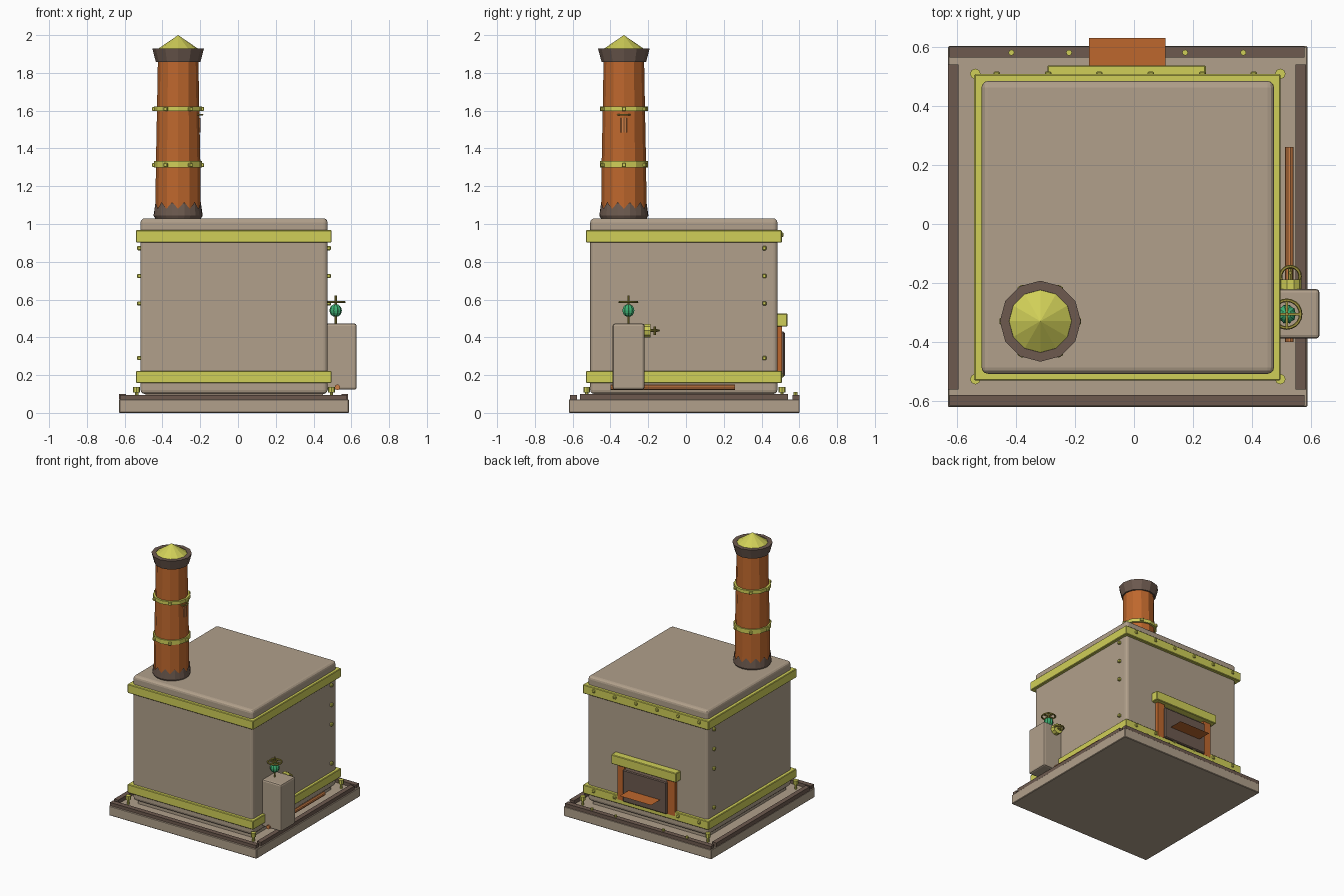
import bpy, bmesh, math
from mathutils import Matrix, Vector

if "Cube" in bpy.data.objects:
    bpy.data.objects.remove(bpy.data.objects["Cube"])


def mat(name, r, g, b):
    m = bpy.data.materials.new(name)
    lin = [((c / 255 + 0.055) / 1.055) ** 2.4 for c in (r, g, b)]
    m.diffuse_color = (*lin, 1)
    m.use_nodes = True
    m.node_tree.nodes["Principled BSDF"].inputs["Base Color"].default_value = m.diffuse_color
    return m


TAN = mat("taupe_metal", 177, 160, 139)
BRASS = mat("brass_yellow", 208, 207, 88)
RUST = mat("rust_orange", 190, 103, 45)
COPPER = mat("copper", 206, 128, 72)
BROWN = mat("dark_brown", 109, 90, 79)
OLIVE = mat("olive_brass", 160, 148, 62)
GREEN = mat("valve_green", 62, 178, 116)


def finish(name, bm, m, smooth=False):
    bmesh.ops.recalc_face_normals(bm, faces=bm.faces[:])
    me = bpy.data.meshes.new(name)
    bm.to_mesh(me)
    bm.free()
    me.materials.append(m)
    for p in me.polygons:
        p.use_smooth = smooth
    ob = bpy.data.objects.new(name, me)
    bpy.context.collection.objects.link(ob)
    return ob


def box(name, x, y, z, m, bevel=0, seg=1):
    bm = bmesh.new()
    bmesh.ops.create_cube(bm, size=1)
    for v in bm.verts:
        v.co = [lo + (hi - lo) * (c + 0.5) for c, (lo, hi) in zip(v.co, (x, y, z))]
    if bevel:
        bmesh.ops.bevel(bm, geom=bm.edges[:], offset=bevel, segments=seg,
                        profile=0.5, affect='EDGES')
    return finish(name, bm, m)


def lathe(name, profile, loc, m, sides=12, axis='Z', rib=1.0, smooth=False):
    """Spin (radius, height) points about an axis; rib scales every second column."""
    bm = bmesh.new()
    rings = []
    for r, h in profile:
        if r == 0:
            rings.append([bm.verts.new((0, 0, h))] * sides)
            continue
        ring = []
        for i in range(sides):
            a, k = math.tau * i / sides, (rib if i % 2 else 1)
            ring.append(bm.verts.new((r * k * math.cos(a), r * k * math.sin(a), h)))
        rings.append(ring)
    for a, b in zip(rings, rings[1:]):
        for i in range(sides):
            j = (i + 1) % sides
            bm.faces.new(list(dict.fromkeys((a[i], a[j], b[j], b[i]))))
    for ring in (rings[0], rings[-1]):
        if ring[0] is not ring[1]:
            bm.faces.new(ring)
    rot = {'Z': Matrix(), 'Y': Matrix.Rotation(-math.pi / 2, 4, 'X'),
           'X': Matrix.Rotation(math.pi / 2, 4, 'Y')}[axis]
    bm.transform(Matrix.Translation(loc) @ rot)
    return finish(name, bm, m, smooth)


def rod(name, r, h, loc, m, sides=8, axis='Z'):
    return lathe(name, [(r, 0), (r, h)], loc, m, sides, axis)


def hand_wheel(name, loc, R, r, m, spokes=4):
    bm = bmesh.new()
    n, k = 20, 6
    vs = [[bm.verts.new(((R + r * math.cos(math.tau * j / k)) * math.cos(math.tau * i / n),
                         (R + r * math.cos(math.tau * j / k)) * math.sin(math.tau * i / n),
                         r * math.sin(math.tau * j / k))) for j in range(k)] for i in range(n)]
    for i in range(n):
        for j in range(k):
            bm.faces.new((vs[i][j], vs[(i + 1) % n][j],
                          vs[(i + 1) % n][(j + 1) % k], vs[i][(j + 1) % k]))
    for s in range(spokes // 2):
        bmesh.ops.create_cube(bm, size=1, matrix=Matrix.Rotation(math.pi * s / (spokes / 2), 4, 'Z')
                              @ Matrix.Diagonal((2 * R, r * 1.3, r * 1.3, 1)))
    bm.transform(Matrix.Translation(loc))
    return finish(name, bm, m)


# Base slab with edge rails and bolts
box("base_slab", (-0.63, 0.587), (-0.62, 0.602), (0, 0.072), TAN, 0.004)
box("rail_front", (-0.625, 0.577), (-0.615, -0.578), (0.07, 0.096), BROWN)
box("rail_back", (-0.625, 0.577), (0.563, 0.6), (0.07, 0.096), BROWN)
box("rail_left", (-0.629, -0.594), (-0.56, 0.54), (0.07, 0.1), BROWN)
box("rail_right", (0.547, 0.582), (-0.56, 0.54), (0.07, 0.1), BROWN)
for x in (-0.415, -0.22, 0.173, 0.37):
    rod("rail_bolt", 0.01, 0.02, (x, 0.58, 0.09), BRASS)
for x in (-0.537, 0.495):
    for y in (-0.525, 0.508):
        rod("foot_bolt_stem", 0.009, 0.05, (x, y, 0.07), BRASS)
        rod("foot_bolt_head", 0.018, 0.03, (x, y, 0.108), BRASS)

# Boiler body, brass bands and rivets
box("boiler_plinth", (-0.49, 0.45), (-0.48, 0.455), (0.07, 0.12), TAN)
box("boiler_body", (-0.516, 0.474), (-0.507, 0.484), (0.1, 1.03), TAN, 0.022, 3)
for nm, z in (("lower", (0.158, 0.222)), ("upper", (0.902, 0.968))):
    box(nm + "_band", (-0.541, 0.496), (-0.53, 0.507), z, BRASS, 0.004)
    zc = sum(z) / 2 + 0.008
    for i in range(6):
        x = -0.465 + i * 0.174
        box(nm + "_band_rivet", (x - 0.011, x + 0.011), (0.5, 0.516),
            (zc - 0.011, zc + 0.011), BRASS, 0.004)
for z in (0.29, 0.58, 0.725, 0.872):
    for x in ((-0.534, -0.51), (0.47, 0.492)):
        box("side_rivet", x, (0.404, 0.426), (z - 0.011, z + 0.011), BRASS, 0.004)

# Fire door on the back
box("door_lintel", (-0.293, 0.243), (0.48, 0.537), (0.457, 0.526), BRASS, 0.004)
box("door_post_a", (-0.264, -0.2), (0.48, 0.508), (0.19, 0.46), RUST)
box("door_post_b", (0.15, 0.211), (0.48, 0.508), (0.19, 0.46), RUST)
box("fire_door", (-0.204, 0.157), (0.48, 0.523), (0.192, 0.43), BROWN, 0.006)
bm = bmesh.new()
bm.faces.new([bm.verts.new(c) for c in ((-0.153, 0.515, 0.288), (0.107, 0.515, 0.288),
                                        (0.107, 0.629, 0.288), (-0.153, 0.629, 0.288))])
shelf = finish("door_shelf", bm, RUST)
if shelf.data.polygons[0].normal.z < 0:
    shelf.data.flip_normals()

# Chimney
cx, cy = -0.317, -0.329
lathe("chimney_pipe", [(0.12, 1.03), (0.118, 1.3), (0.112, 1.6), (0.107, 1.88)], (cx, cy, 0), RUST)
lathe("chimney_cap", [(0.1, 1.858), (0.118, 1.858), (0.137, 1.93), (0.106, 1.93), (0.1, 1.9)],
      (cx, cy, 0), BROWN)
lathe("chimney_cone", [(0.11, 1.925), (0, 2.0)], (cx, cy, 0), BRASS)
for z0, z1 in ((1.3, 1.333), (1.597, 1.622)):
    lathe("chimney_band", [(0.127, z0), (0.127, z1)], (cx, cy, 0), BRASS)
    for k in range(6):
        rv = box("chimney_rivet", (0.118, 0.138), (-0.011, 0.011),
                 (z0 + 0.002, z0 + 0.022), BRASS, 0.003)
        rv.data.transform(Matrix.Translation((cx, cy, 0)) @ Matrix.Rotation(k * math.tau / 6, 4, 'Z'))

# Jagged chimney collar
bm = bmesh.new()
rings = []
for r, z, jag in ((0.122, 1.03, 0), (0.13, 1.045, 0), (0.124, 1.08, 0.036)):
    rings.append([bm.verts.new((cx + r * math.cos(a), cy + r * math.sin(a), z + jag * (i % 2)))
                  for i, a in enumerate(math.tau * j / 24 for j in range(24))])
for a, b in zip(rings, rings[1:]):
    for i in range(24):
        bm.faces.new((a[i], a[(i + 1) % 24], b[(i + 1) % 24], b[i]))
finish("chimney_collar", bm, BROWN)

# Whistle on the chimney
wx = -0.22
rod("whistle_body", 0.022, 0.075, (wx, cy, 1.485), COPPER, 10)
lathe("whistle_neck", [(0.018, 1.555), (0.01, 1.59)], (wx, cy, 0), OLIVE, 8)
hand_wheel("whistle_wheel", (wx, cy, 1.578), 0.032, 0.005, OLIVE)

# Side tank with feed pipe
box("side_tank", (0.465, 0.628), (-0.388, -0.22), (0.123, 0.473), TAN, 0.012, 2)
rod("feed_pipe", 0.0145, 0.66, (0.526, -0.4, 0.136), COPPER, 10, 'Y')

# Top valve: ribbed green bulb, stem and wheel
vx, vy = 0.517, -0.305
bulb = [(0.033 * math.sin(math.pi * i / 8) if 0 < i < 8 else 0, -0.034 * math.cos(math.pi * i / 8))
        for i in range(9)]
lathe("valve_bulb", bulb, (vx, vy, 0.542), GREEN, 20, 'Z', 0.88)
rod("valve_stem", 0.006, 0.152, (vx, vy, 0.47), OLIVE)
hand_wheel("valve_wheel", (vx, vy, 0.586), 0.047, 0.006, OLIVE)

# Rear tap on the side tank
rod("tap_flange", 0.038, 0.034, (0.529, -0.221, 0.435), BRASS, 10, 'Y')
rod("tap_stem", 0.008, 0.04, (0.529, -0.19, 0.435), OLIVE, 8, 'Y')
hand_wheel("tap_ring", (0.529, -0.177, 0.435), 0.033, 0.006, OLIVE, 0)
rod("tap_pin", 0.006, 0.046, (0.529, -0.165, 0.412), OLIVE)
